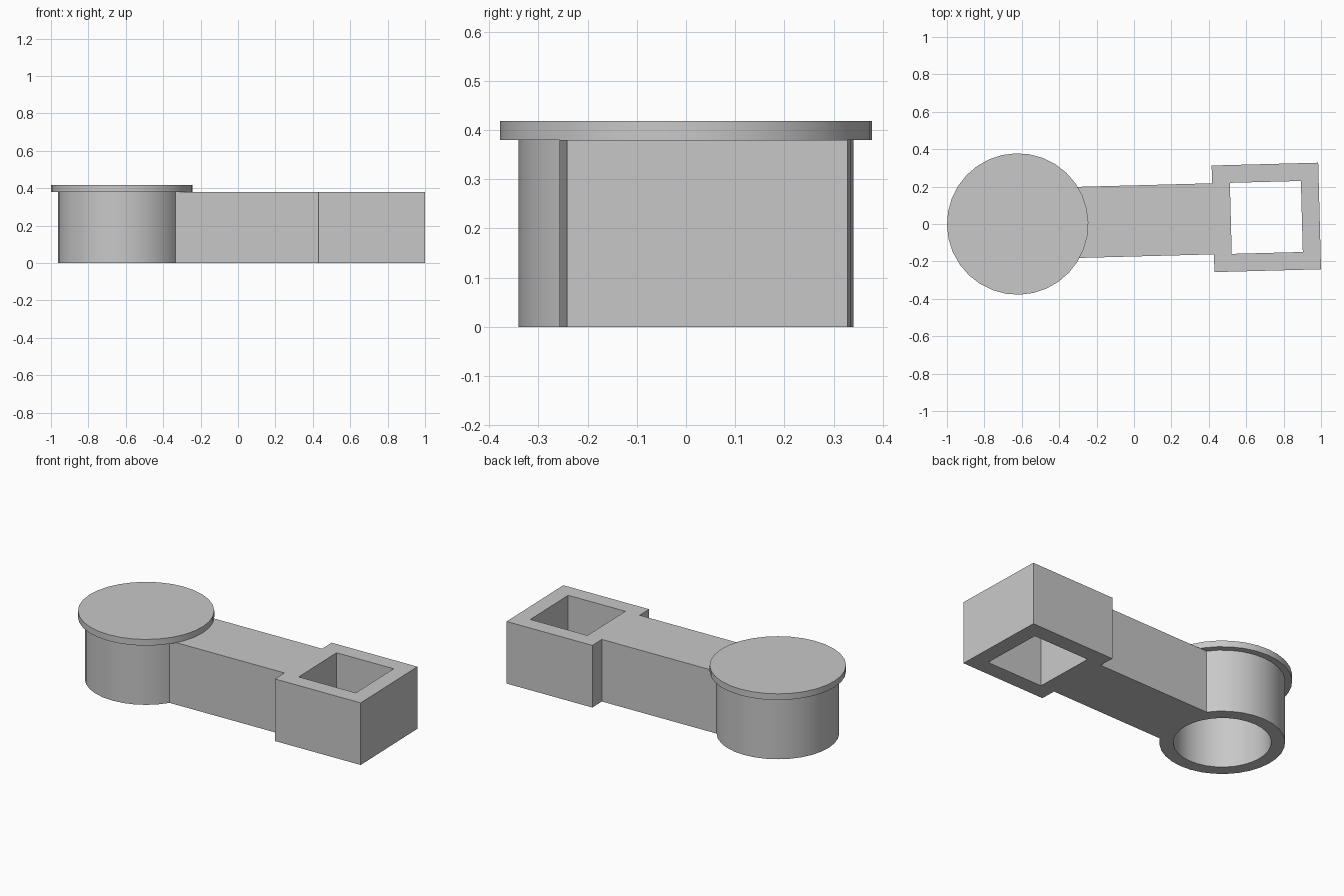
import bpy, bmesh, math
from mathutils import Matrix

cube = bpy.data.objects.get("Cube")
if cube:
    bpy.data.objects.remove(cube)

SIDES = 32
HEIGHT = 0.38        # height of the body
BARREL_R = 0.34      # outer radius of the round end
REACH = 1.33         # distance from round end to square end
ARM_HALF = 0.19
FRAME_HALF = 0.285
# the whole part pivots slightly around the round end
PLACE = Matrix.Translation((-0.622, 0, 0)) @ Matrix.Rotation(0.0265, 4, 'Z')

grey = bpy.data.materials.new("plain grey")
grey.use_nodes = True
grey.diffuse_color = (0.58, 0.58, 0.58, 1)
grey.node_tree.nodes["Principled BSDF"].inputs["Base Color"].default_value = grey.diffuse_color


def circle(radius, sides=SIDES, offset=0.0, cx=0.0):
    return [(cx + radius * math.cos(offset + math.tau * i / sides),
             radius * math.sin(offset + math.tau * i / sides)) for i in range(sides)]


def square(half, cx):
    return circle(half * math.sqrt(2), 4, math.pi / 4, cx)


def finish(name, bm):
    bmesh.ops.recalc_face_normals(bm, faces=bm.faces)
    mesh = bpy.data.meshes.new(name)
    bm.to_mesh(mesh)
    bm.free()
    mesh.materials.append(grey)
    obj = bpy.data.objects.new(name, mesh)
    obj.matrix_world = PLACE
    bpy.context.collection.objects.link(obj)
    bpy.ops.object.select_all(action='DESELECT')
    obj.select_set(True)
    bpy.context.view_layer.objects.active = obj
    bpy.ops.object.shade_smooth_by_angle(angle=math.radians(30))
    return obj


def prism(name, outline, z0, z1):
    """Solid with a flat outline."""
    bm = bmesh.new()
    base = bm.faces.new([bm.verts.new((x, y, z0)) for x, y in outline])
    top = bmesh.ops.extrude_face_region(bm, geom=[base], use_keep_orig=True)["geom"]
    verts = [g for g in top if isinstance(g, bmesh.types.BMVert)]
    bmesh.ops.translate(bm, verts=verts, vec=(0, 0, z1 - z0))
    return finish(name, bm)


def tube(name, outer, inner, z0, z1):
    """Hollow sleeve between two matching outlines."""
    bm = bmesh.new()
    rings = [[bm.verts.new((x, y, z)) for x, y in line]
             for line, z in ((outer, z0), (outer, z1), (inner, z1), (inner, z0))]
    n = len(outer)
    for a, b in zip(rings, rings[1:] + rings[:1]):
        for i in range(n):
            j = (i + 1) % n
            bm.faces.new((a[i], a[j], b[j], b[i]))
    return finish(name, bm)


# round hollow end with its cap
tube("barrel", circle(BARREL_R), circle(0.265), 0, HEIGHT)
prism("cap", circle(0.378), HEIGHT, 0.418)

# arm whose near end follows the barrel wall
near = math.sqrt(BARREL_R ** 2 - ARM_HALF ** 2)
arc = [(BARREL_R * math.cos(math.tau * k / SIDES), BARREL_R * math.sin(math.tau * k / SIDES))
       for k in range(-2, 3)]
far = REACH - FRAME_HALF
prism("arm", [(near, -ARM_HALF)] + arc +
      [(near, ARM_HALF), (far, ARM_HALF), (far, -ARM_HALF)], 0, HEIGHT)

# square end with a through opening
tube("square_socket", square(FRAME_HALF, REACH), square(0.19, REACH), 0, HEIGHT)
